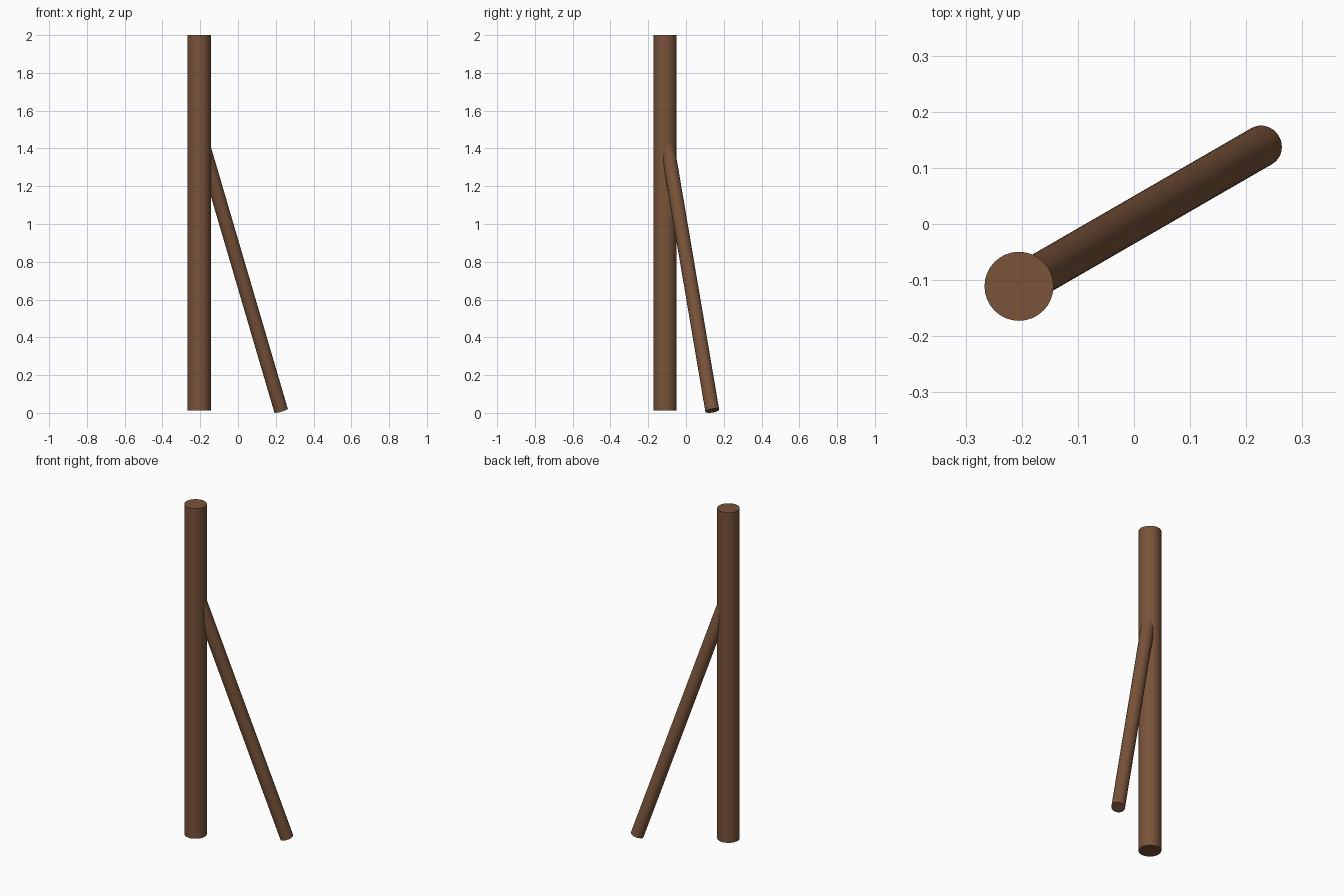
import bpy
import math
from mathutils import Vector

cube = bpy.data.objects.get("Cube")
if cube:
    bpy.data.objects.remove(cube, do_unlink=True)

# Brown wood
wood = bpy.data.materials.new("brown_wood")
wood.use_nodes = True
colour = (0.19, 0.087, 0.042, 1.0)
wood.diffuse_color = colour
bsdf = wood.node_tree.nodes["Principled BSDF"]
bsdf.inputs["Base Color"].default_value = colour
bsdf.inputs["Roughness"].default_value = 0.8


def pole(name, start, end, radius):
    """Round pole with flat ends, running from start to end."""
    start, end = Vector(start), Vector(end)
    axis = end - start
    bpy.ops.mesh.primitive_cylinder_add(
        vertices=32, radius=radius, depth=axis.length, location=(start + end) / 2,
        rotation=axis.to_track_quat('Z', 'Y').to_euler())
    obj = bpy.context.object
    obj.name = name
    obj.data.materials.append(wood)
    bpy.ops.object.shade_smooth_by_angle(angle=math.radians(30))
    return obj


BASE_Z = 0.012
POST_X, POST_Y = -0.205, -0.111
REACH, HEADING = 0.5, math.radians(30)

# Upright post
pole("post", (POST_X, POST_Y, BASE_Z), (POST_X, POST_Y, 2.0), 0.0615)

# Leaning brace, its top end buried in the post
foot = (POST_X + REACH * math.cos(HEADING), POST_Y + REACH * math.sin(HEADING), BASE_Z)
pole("brace", foot, (POST_X, POST_Y, 1.487), 0.037)
